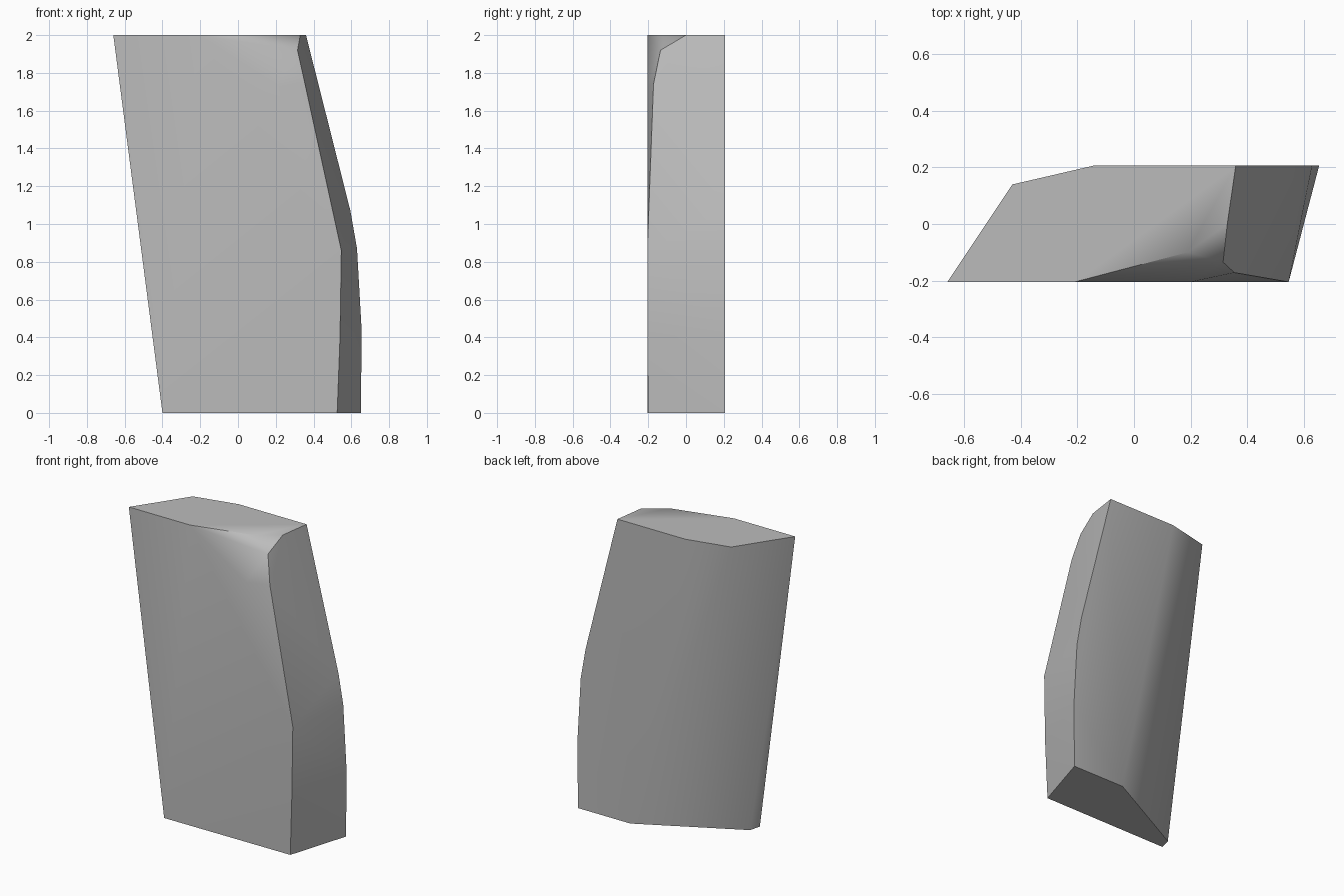
import bpy
import bmesh
import math

cube = bpy.data.objects.get("Cube")
if cube:
    bpy.data.objects.remove(cube, do_unlink=True)

FRONT, BACK, TOP = -0.205, 0.207, 2.0

# Flat top and bottom outlines
top = [(-0.66, FRONT), (-0.21, FRONT), (0.19, -0.10), (0.33, 0.0),
       (0.36, BACK), (-0.14, BACK), (-0.43, 0.14)]
bottom = [(-0.40, FRONT), (0.525, -0.2), (0.65, BACK), (0.265, BACK), (-0.38, -0.13)]

# Bowed side edges, and the chipped front corner
back_edge = [(0.655, 0.43), (0.63, 0.87), (0.595, 1.07)]
front_edge = [(0.54, FRONT, 0.4), (0.547, FRONT, 0.86)]
chip = [(0.355, -0.172, 1.74), (0.315, -0.135, 1.92), (0.20, FRONT, 1.73)]

points = [(x, y, TOP) for x, y in top]
points += [(x, y, 0) for x, y in bottom]
points += [(x, BACK, z) for x, z in back_edge]
points += front_edge + chip

# Stone slab: skin wrapped round the corner points
bm = bmesh.new()
for p in points:
    bm.verts.new(p)
hull = bmesh.ops.convex_hull(bm, input=bm.verts)
loose = [v for v in bm.verts if not v.link_faces]
bmesh.ops.delete(bm, geom=loose, context='VERTS')
bmesh.ops.dissolve_limit(bm, angle_limit=math.radians(0.5),
                         verts=bm.verts, edges=bm.edges)
bmesh.ops.recalc_face_normals(bm, faces=bm.faces)
mesh = bpy.data.meshes.new("stone_slab")
bm.to_mesh(mesh)
bm.free()
slab = bpy.data.objects.new("stone_slab", mesh)
bpy.context.collection.objects.link(slab)

# Plain grey stone
grey = bpy.data.materials.new("stone_grey")
grey.use_nodes = True
colour = (0.5, 0.5, 0.5, 1)
grey.diffuse_color = colour
grey.node_tree.nodes["Principled BSDF"].inputs["Base Color"].default_value = colour
mesh.materials.append(grey)

# Soft shading across shallow folds
bpy.ops.object.select_all(action='DESELECT')
slab.select_set(True)
bpy.context.view_layer.objects.active = slab
bpy.ops.object.shade_smooth_by_angle(angle=math.radians(42))
